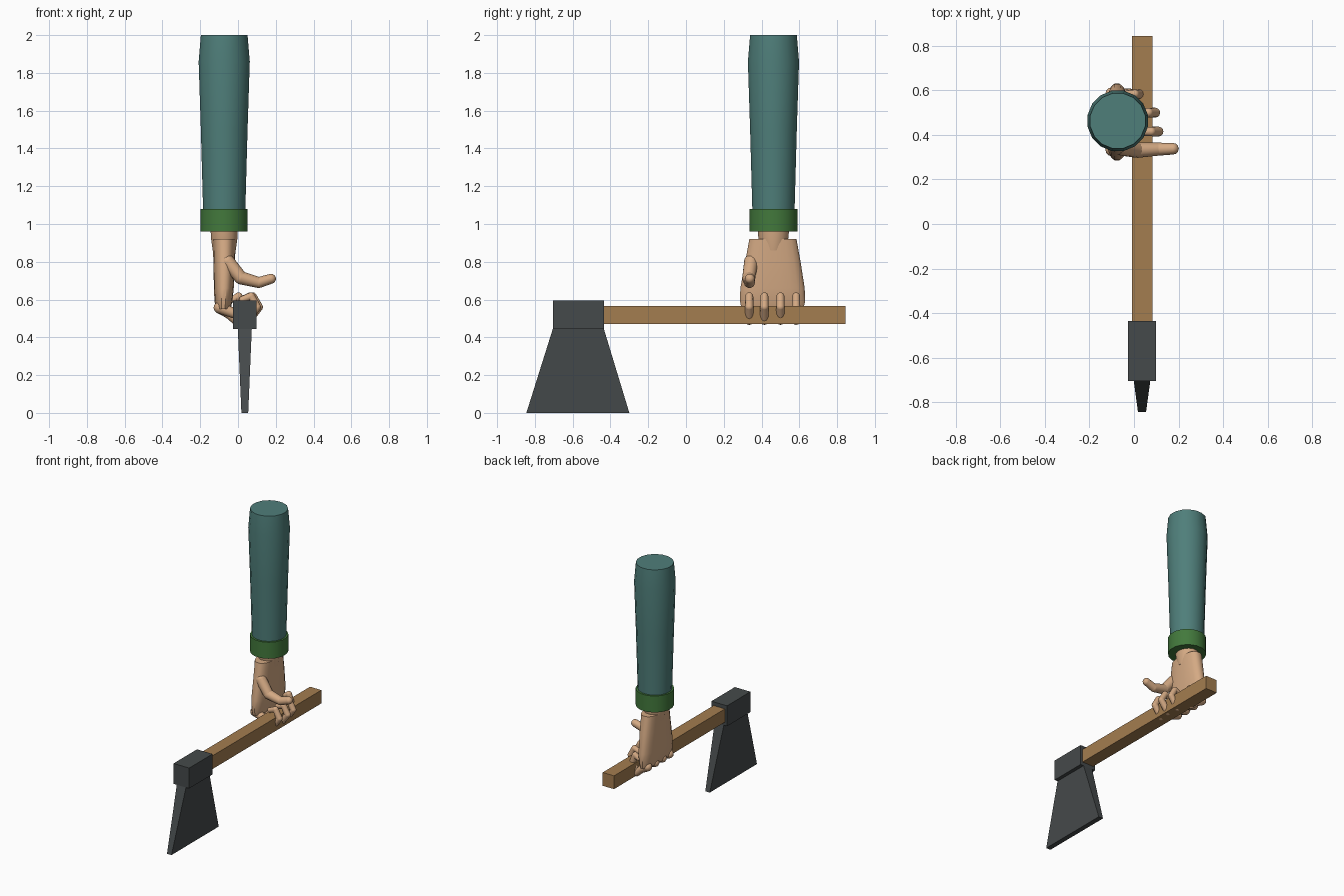
import bpy, bmesh, math
from mathutils import Vector, Matrix

if "Cube" in bpy.data.objects:
    bpy.data.objects.remove(bpy.data.objects["Cube"])


def material(name, rgb):
    m = bpy.data.materials.new(name)
    m.use_nodes = True
    m.diffuse_color = (*rgb, 1)
    m.node_tree.nodes["Principled BSDF"].inputs["Base Color"].default_value = (*rgb, 1)
    return m


TEAL = material("teal cloth", (0.078, 0.21, 0.195))
GREEN = material("green cuff", (0.055, 0.19, 0.045))
SKIN = material("skin", (0.66, 0.40, 0.23))
WOOD = material("wood", (0.37, 0.205, 0.08))
IRON = material("dark iron", (0.06, 0.068, 0.07))


def finish(name, bm, mat, smooth=None):
    bmesh.ops.recalc_face_normals(bm, faces=bm.faces)
    mesh = bpy.data.meshes.new(name)
    bm.to_mesh(mesh)
    bm.free()
    mesh.materials.append(mat)
    ob = bpy.data.objects.new(name, mesh)
    bpy.context.collection.objects.link(ob)
    if smooth:
        bpy.ops.object.select_all(action="DESELECT")
        ob.select_set(True)
        bpy.context.view_layer.objects.active = ob
        bpy.ops.object.shade_smooth_by_angle(angle=math.radians(smooth))
    return ob


def loft(name, sections, mat, sides=16, power=1.0, smooth=None):
    """Closed skin over horizontal rings (z, x centre, y centre, x radius, y radius)."""
    bm = bmesh.new()
    rings = []
    for z, cx, cy, rx, ry in sections:
        ring = []
        for i in range(sides):
            a = math.tau * (i + 0.5) / sides
            c, s = math.cos(a), math.sin(a)
            ring.append(bm.verts.new((cx + rx * math.copysign(abs(c) ** power, c),
                                      cy + ry * math.copysign(abs(s) ** power, s), z)))
        rings.append(ring)
    for low, high in zip(rings, rings[1:]):
        for i in range(sides):
            j = (i + 1) % sides
            bm.faces.new((low[i], low[j], high[j], high[i]))
    bm.faces.new(rings[0])
    bm.faces.new(rings[-1])
    return finish(name, bm, mat, smooth)


def box(name, x, y, z, mat, bottom=None):
    """Box from ranges; bottom gives other x and y ranges for its lower end."""
    bm = bmesh.new()
    bmesh.ops.create_cube(bm, size=1)
    for v in bm.verts:
        bx, by = bottom if bottom and v.co.z < 0 else (x, y)
        v.co = (bx[v.co.x > 0], by[v.co.y > 0], z[v.co.z > 0])
    return finish(name, bm, mat)


def limb(name, path, mat):
    """Jointed digit along (point, radius) pairs with rounded joints."""
    bm = bmesh.new()
    for p, r in path:
        bmesh.ops.create_uvsphere(bm, u_segments=12, v_segments=8, radius=r,
                                  matrix=Matrix.Translation(p))
    for (p, r), (q, s) in zip(path, path[1:]):
        d = Vector(q) - Vector(p)
        turn = d.to_track_quat("Z", "Y").to_matrix().to_4x4()
        bmesh.ops.create_cone(bm, cap_ends=False, segments=12, radius1=r, radius2=s,
                              depth=d.length,
                              matrix=Matrix.Translation((Vector(p) + Vector(q)) / 2) @ turn)
    return finish(name, bm, mat, 40)


# Axe
box("axe_handle", (-0.01, 0.082), (-0.45, 0.845), (0.47, 0.567), WOOD)
box("axe_head", (-0.027, 0.099), (-0.705, -0.435), (0.445, 0.594), IRON)
box("axe_blade", (-0.001, 0.073), (-0.705, -0.435), (0.0, 0.445), IRON,
    bottom=((0.018, 0.054), (-0.845, -0.30)))

# Sleeve, cuff and wrist
AX, AY = -0.073, 0.463
loft("sleeve", [(z, AX, AY, r, r) for z, r in
                ((1.04, 0.113), (1.5, 0.126), (1.86, 0.138), (2.0, 0.126))], TEAL, smooth=35)
loft("cuff", [(z, AX, AY, 0.127, 0.129) for z in (0.96, 1.08)], GREEN, smooth=35)
loft("wrist", [(0.86, AX, AY, 0.062, 0.06), (0.93, AX, AY, 0.072, 0.082),
               (1.0, AX, AY, 0.074, 0.084)], SKIN, smooth=35)

# Palm, widening toward the knuckles
loft("palm", [(0.55, -0.078, 0.458, 0.038, 0.165), (0.59, -0.077, 0.458, 0.048, 0.174),
              (0.66, -0.075, 0.458, 0.053, 0.172), (0.80, -0.073, 0.46, 0.058, 0.148),
              (0.92, -0.073, 0.46, 0.061, 0.126)], SKIN, sides=20, power=0.8, smooth=40)

# Fingers curling under the handle and back over it
for name, y, reach in (("index_finger", 0.335, 0.95), ("middle_finger", 0.415, 1.0),
                       ("ring_finger", 0.50, 0.93), ("little_finger", 0.583, 0.58)):
    def at(x, z):
        return (-0.1 + (x + 0.1) * reach, y, z)
    limb(name, [((-0.098, y, 0.557), 0.031), (at(-0.01, 0.525), 0.026),
                (at(0.055, 0.490), 0.024), (at(0.11, 0.56), 0.022),
                (at(0.078, 0.617), 0.021), (at(0.03, 0.60), 0.018)], SKIN)

# Thumb
limb("thumb", [((-0.055, 0.345, 0.80), 0.038), ((0.015, 0.332, 0.715), 0.035),
               ((0.11, 0.336, 0.69), 0.029), ((0.175, 0.338, 0.71), 0.026)], SKIN)
